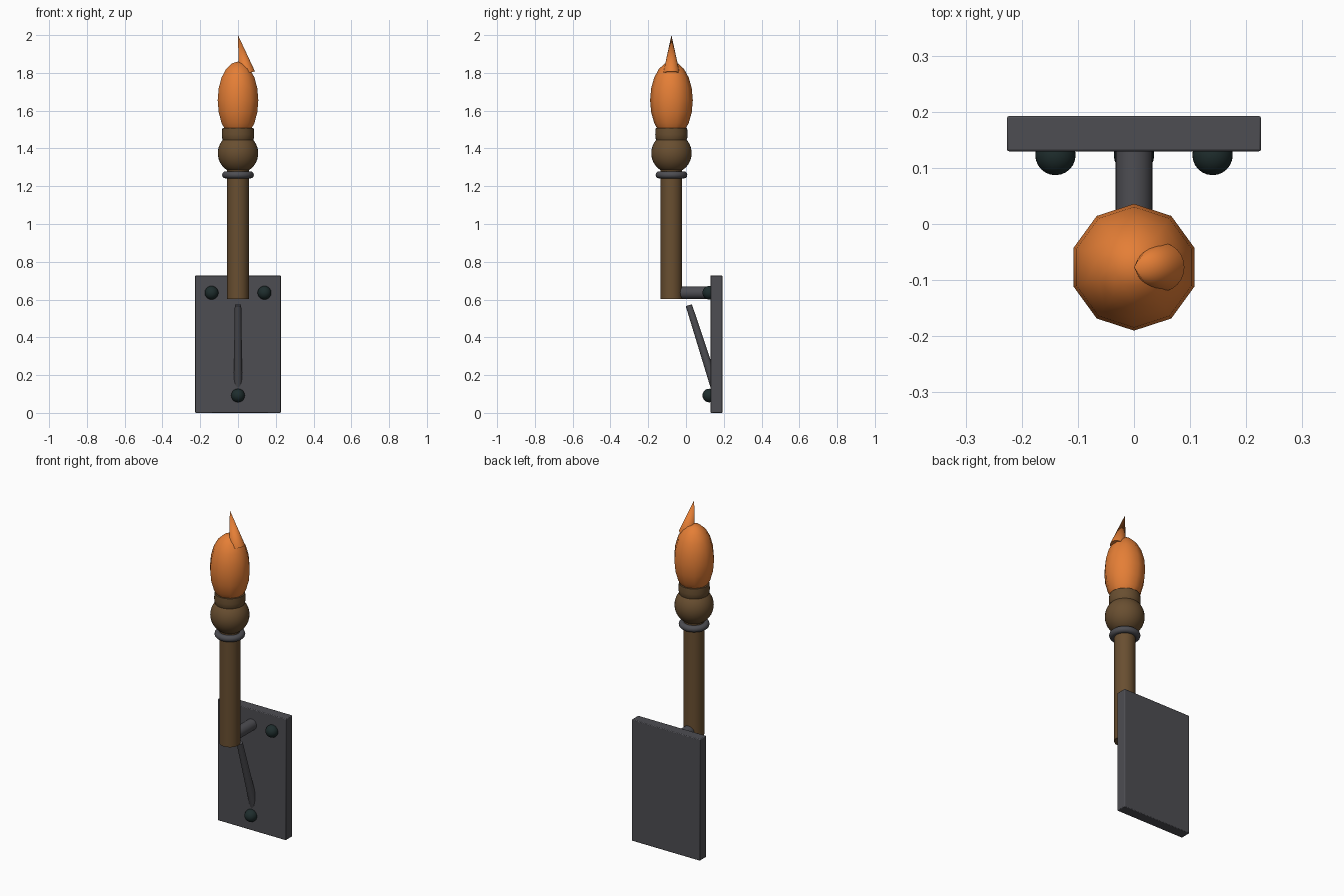
import bpy, bmesh, math
from mathutils import Vector

if "Cube" in bpy.data.objects:
    bpy.data.objects.remove(bpy.data.objects["Cube"], do_unlink=True)


def material(name, rgb):
    m = bpy.data.materials.new(name)
    m.use_nodes = True
    m.diffuse_color = (*rgb, 1)
    bsdf = next(n for n in m.node_tree.nodes if n.type == 'BSDF_PRINCIPLED')
    bsdf.inputs["Base Color"].default_value = (*rgb, 1)
    return m


IRON = material("dark iron", (0.075, 0.075, 0.085))
RIVET = material("blackened steel", (0.013, 0.026, 0.026))
WOOD = material("brown wood", (0.14, 0.077, 0.03))
FLAME = material("flame orange", (0.78, 0.21, 0.037))

AXIS_Y = -0.077   # the torch stands in front of the wall plate


def finish(name, mat, angle=40):
    ob = bpy.context.object
    ob.name = ob.data.name = name
    ob.data.materials.append(mat)
    bpy.ops.object.shade_smooth_by_angle(angle=math.radians(angle))
    return ob


def lathe(name, profile, mat, sides=32, angle=40):
    """Turn a (radius, height) profile around the torch axis."""
    bm = bmesh.new()
    verts = [bm.verts.new((0, r, z)) for r, z in profile]
    edges = [bm.edges.new(pair) for pair in zip(verts, verts[1:])]
    bmesh.ops.spin(bm, geom=verts + edges, axis=(0, 0, 1), cent=(0, 0, 0),
                   angle=math.tau, steps=sides, use_merge=True)
    bmesh.ops.remove_doubles(bm, verts=bm.verts, dist=0.0001)
    bmesh.ops.recalc_face_normals(bm, faces=bm.faces)
    me = bpy.data.meshes.new(name)
    bm.to_mesh(me)
    bm.free()
    ob = bpy.data.objects.new(name, me)
    bpy.context.collection.objects.link(ob)
    bpy.ops.object.select_all(action='DESELECT')
    bpy.context.view_layer.objects.active = ob
    ob.select_set(True)
    ob.location.y = AXIS_Y
    return finish(name, mat, angle)


def rod(name, start, end, r1, r2, mat, sides=24):
    """Straight or tapered rod between two points."""
    a, b = Vector(start), Vector(end)
    bpy.ops.mesh.primitive_cone_add(vertices=sides, radius1=r1, radius2=r2,
                                    depth=(b - a).length, location=(a + b) / 2)
    bpy.context.object.rotation_euler = (b - a).to_track_quat('Z', 'Y').to_euler()
    return finish(name, mat)


# Wall plate with softened edges
bpy.ops.mesh.primitive_cube_add(size=1, location=(0, 0.161, 0.364))
plate = bpy.context.object
plate.scale = (0.453, 0.063, 0.728)
bpy.ops.object.transform_apply(location=False, rotation=False, scale=True)
bevel = plate.modifiers.new("soft edges", 'BEVEL')
bevel.width = 0.004
bevel.segments = 2
finish("wall_plate", IRON)

# Rivets
for name, x, z in (("rivet_left", 0.14, 0.636), ("rivet_right", -0.14, 0.636),
                   ("rivet_bottom", 0, 0.092)):
    bpy.ops.mesh.primitive_uv_sphere_add(segments=24, ring_count=16, radius=0.036,
                                         location=(x, 0.123, z))
    finish(name, RIVET)

# Bracket arm and diagonal brace
rod("bracket_arm", (0, -0.06, 0.636), (0, 0.14, 0.636), 0.033, 0.033, IRON)
rod("bracket_brace", (0, 0.16, 0.117), (0, 0.015, 0.57), 0.024, 0.017, IRON)

# Handle, ring, bulb and collar
rod("handle", (0, AXIS_Y, 0.604), (0, AXIS_Y, 1.3), 0.057, 0.057, WOOD, 32)
bpy.ops.mesh.primitive_torus_add(major_radius=0.065, minor_radius=0.019, major_segments=32,
                                 minor_segments=12, location=(0, AXIS_Y, 1.26))
finish("handle_ring", IRON)
bpy.ops.mesh.primitive_uv_sphere_add(segments=32, ring_count=20, radius=0.107,
                                     location=(0, AXIS_Y, 1.375))
finish("bulb", WOOD)
lathe("collar", [(0, 1.43), (0.075, 1.435), (0.083, 1.45), (0.086, 1.475),
                 (0.083, 1.507), (0, 1.507)], WOOD)

# Ten-sided flame body and its leaning tip
arc = [math.pi * i / 10 for i in range(11)]
lathe("flame_body", [(0.113 * math.sin(t), 1.655 + 0.205 * math.cos(t)) for t in arc],
      FLAME, sides=10, angle=60)
rod("flame_tip", (0.047, AXIS_Y, 1.798), (0, AXIS_Y, 2), 0.044, 0, FLAME, 24)
